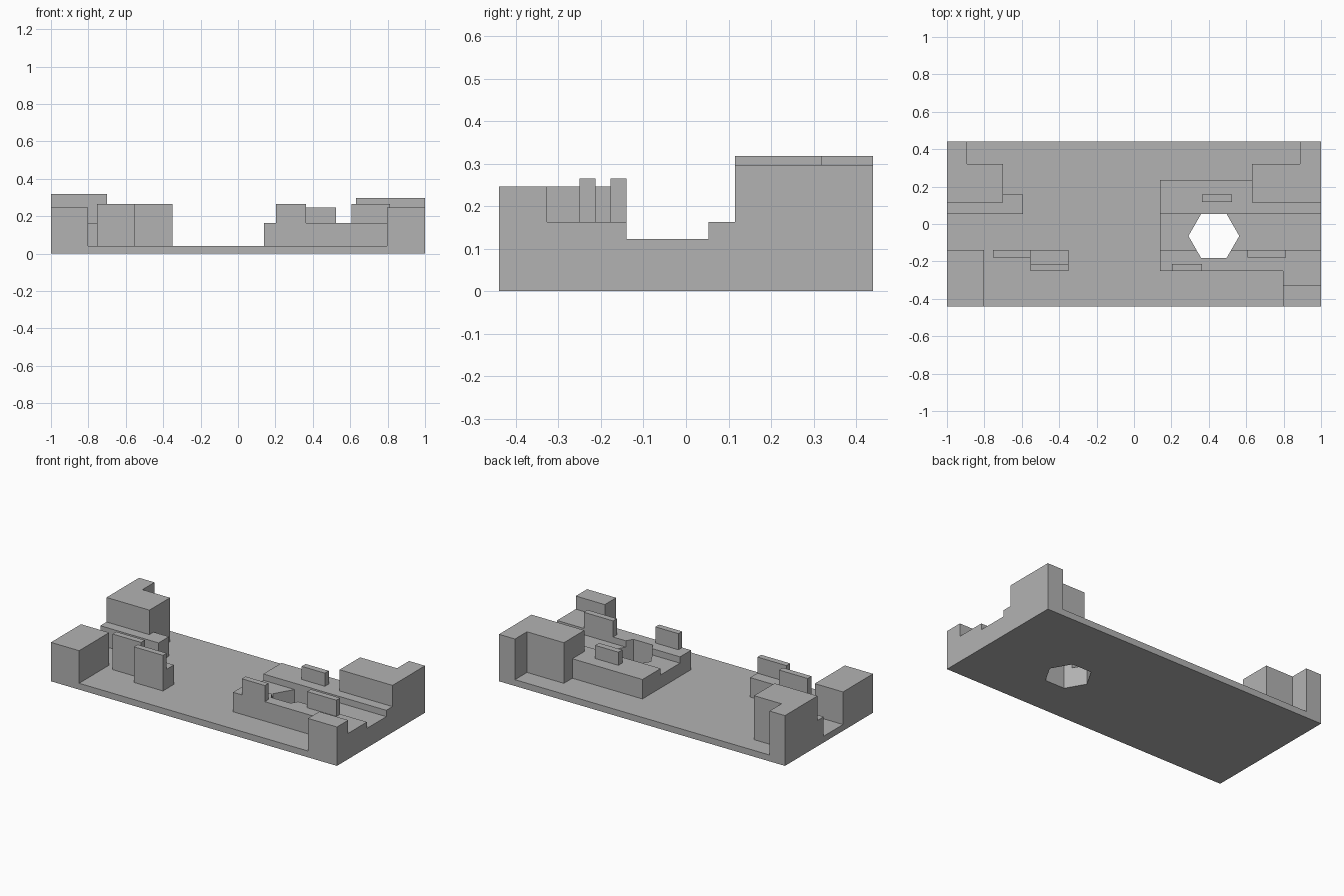
import bpy
import math

if "Cube" in bpy.data.objects:
    bpy.data.objects.remove(bpy.data.objects["Cube"], do_unlink=True)

grey = bpy.data.materials.new("plain grey")
grey.use_nodes = True
grey.diffuse_color = (0.45, 0.45, 0.45, 1)
grey.node_tree.nodes["Principled BSDF"].inputs["Base Color"].default_value = (0.45, 0.45, 0.45, 1)

FLOOR, CHANNEL, LEDGE, POST, TAB = 0.04, 0.123, 0.163, 0.246, 0.265
FRONT, BACK = -0.44, 0.44


def prism(name, outline, start, end, axis="z"):
    """Extrude a counter-clockwise outline: (x, y) along z, or (y, z) along x."""
    def place(p, d):
        return (p[0], p[1], d) if axis == "z" else (d, p[0], p[1])
    n = len(outline)
    verts = [place(p, d) for d in (start, end) for p in outline]
    faces = [list(reversed(range(n))), list(range(n, 2 * n))]
    faces += [(i, (i + 1) % n, n + (i + 1) % n, n + i) for i in range(n)]
    mesh = bpy.data.meshes.new(name)
    mesh.from_pydata(verts, [], faces)
    mesh.materials.append(grey)
    obj = bpy.data.objects.new(name, mesh)
    bpy.context.collection.objects.link(obj)
    return obj


def block(name, x0, x1, y0, y1, top, bottom=FLOOR):
    return prism(name, [(x0, y0), (x1, y0), (x1, y1), (x0, y1)], bottom, top)


# Floor plate
base = block("base_plate", -1, 1, FRONT, BACK, FLOOR, 0)

# Right platform with a channel running along it, and its rear shelf
platform = prism("channel_platform", [
    (-0.25, FLOOR), (0.115, FLOOR), (0.115, LEDGE), (0.053, LEDGE),
    (0.053, CHANNEL), (-0.14, CHANNEL), (-0.14, LEDGE), (-0.25, LEDGE)],
    0.14, 1, "x")
block("platform_shelf", 0.14, 0.63, 0.115, 0.235, LEDGE)

# Right front post with a lower step behind it
prism("right_front_post", [
    (FRONT, FLOOR), (-0.25, FLOOR), (-0.25, LEDGE),
    (-0.327, LEDGE), (-0.327, POST), (FRONT, POST)], 0.797, 1, "x")

# Notched rear corner towers
prism("right_back_tower", [
    (0.63, 0.115), (1, 0.115), (1, BACK), (0.888, BACK),
    (0.888, 0.32), (0.63, 0.32)], FLOOR, 0.297)
prism("left_back_tower", [
    (-1, 0.115), (-0.7, 0.115), (-0.7, 0.32), (-0.892, 0.32),
    (-0.892, BACK), (-1, BACK)], FLOOR, 0.318)

# Upright tabs on the platform
block("platform_front_tab", 0.202, 0.363, -0.25, -0.213, TAB, LEDGE)
block("platform_middle_tab", 0.608, 0.813, -0.178, -0.14, TAB, LEDGE)
block("platform_back_tab", 0.363, 0.525, 0.118, 0.157, POST, LEDGE)

# Left ledge wrapping the rear tower
prism("left_ledge", [
    (-1, 0.053), (-0.593, 0.053), (-0.593, 0.157), (-0.7, 0.157),
    (-0.7, 0.115), (-1, 0.115)], FLOOR, LEDGE)

# Left front post, thin wall and stepped guide
block("left_front_post", -1, -0.803, FRONT, -0.14, POST)
block("left_wall", -0.753, -0.553, -0.178, -0.14, TAB)
prism("left_stepped_guide", [
    (-0.25, FLOOR), (-0.14, FLOOR), (-0.14, LEDGE),
    (-0.213, LEDGE), (-0.213, TAB), (-0.25, TAB)], -0.553, -0.35, "x")

# Hexagonal hole through platform and floor
radius = 0.136
corners = [math.radians(60 * i) for i in range(6)]
cutter = prism("hex_cutter", [
    (0.427 + radius * math.cos(a), -0.064 + radius * math.sin(a))
    for a in corners], -0.1, 0.5)
cutter.hide_render = True
for obj in (base, platform):
    mod = obj.modifiers.new("hex_hole", "BOOLEAN")
    mod.operation = "DIFFERENCE"
    mod.solver = "EXACT"
    mod.object = cutter
    bpy.context.view_layer.objects.active = obj
    bpy.ops.object.modifier_apply(modifier=mod.name)
bpy.data.objects.remove(cutter, do_unlink=True)
